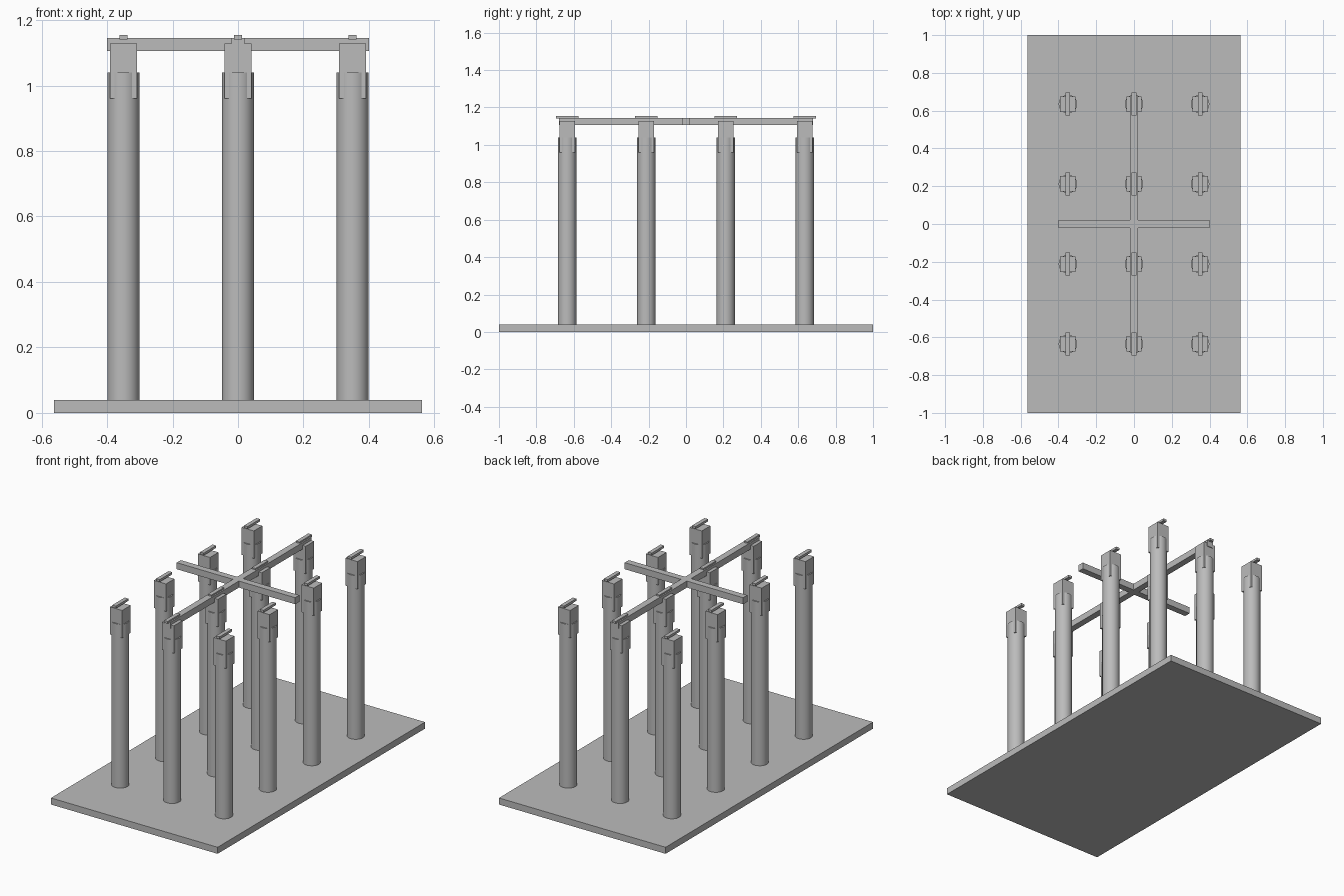
import bpy

cube = bpy.data.objects.get("Cube")
if cube:
    bpy.data.objects.remove(cube, do_unlink=True)

# Single stone colour
stone = bpy.data.materials.new("stone_grey")
stone.use_nodes = True
GREY = (0.5, 0.5, 0.5, 1)
stone.diffuse_color = GREY
stone.node_tree.nodes["Principled BSDF"].inputs["Base Color"].default_value = GREY


def box(name, x, y, half_x, half_y, bottom, top):
    bpy.ops.mesh.primitive_cube_add(size=2, location=(x, y, (bottom + top) / 2))
    ob = bpy.context.object
    ob.name = name
    ob.scale = (half_x, half_y, (top - bottom) / 2)
    bpy.ops.object.transform_apply(location=False, rotation=False, scale=True)
    ob.data.materials.append(stone)


def column(name, x, y, radius, bottom, top):
    bpy.ops.mesh.primitive_cylinder_add(
        vertices=32, radius=radius, depth=top - bottom,
        location=(x, y, (bottom + top) / 2))
    ob = bpy.context.object
    ob.name = name
    ob.data.materials.append(stone)
    bpy.ops.object.shade_smooth_by_angle()


# Floor slab
box("floor_slab", 0, 0, 0.5625, 1.0, 0, 0.04)

# Grid of columns, each with a square capital and a thin bar above it
for x in (-0.35, 0, 0.35):
    for y in (-0.635, -0.212, 0.212, 0.635):
        column("column", x, y, 0.049, 0.04, 1.04)
        box("capital", x, y, 0.041, 0.041, 0.96, 1.128)
        box("top_bar", x, y, 0.012, 0.06, 1.14, 1.154)

# Crossing roof beams
box("long_beam", 0, 0, 0.02, 0.68, 1.105, 1.145)
box("cross_beam", 0, 0, 0.4, 0.02, 1.105, 1.145)
